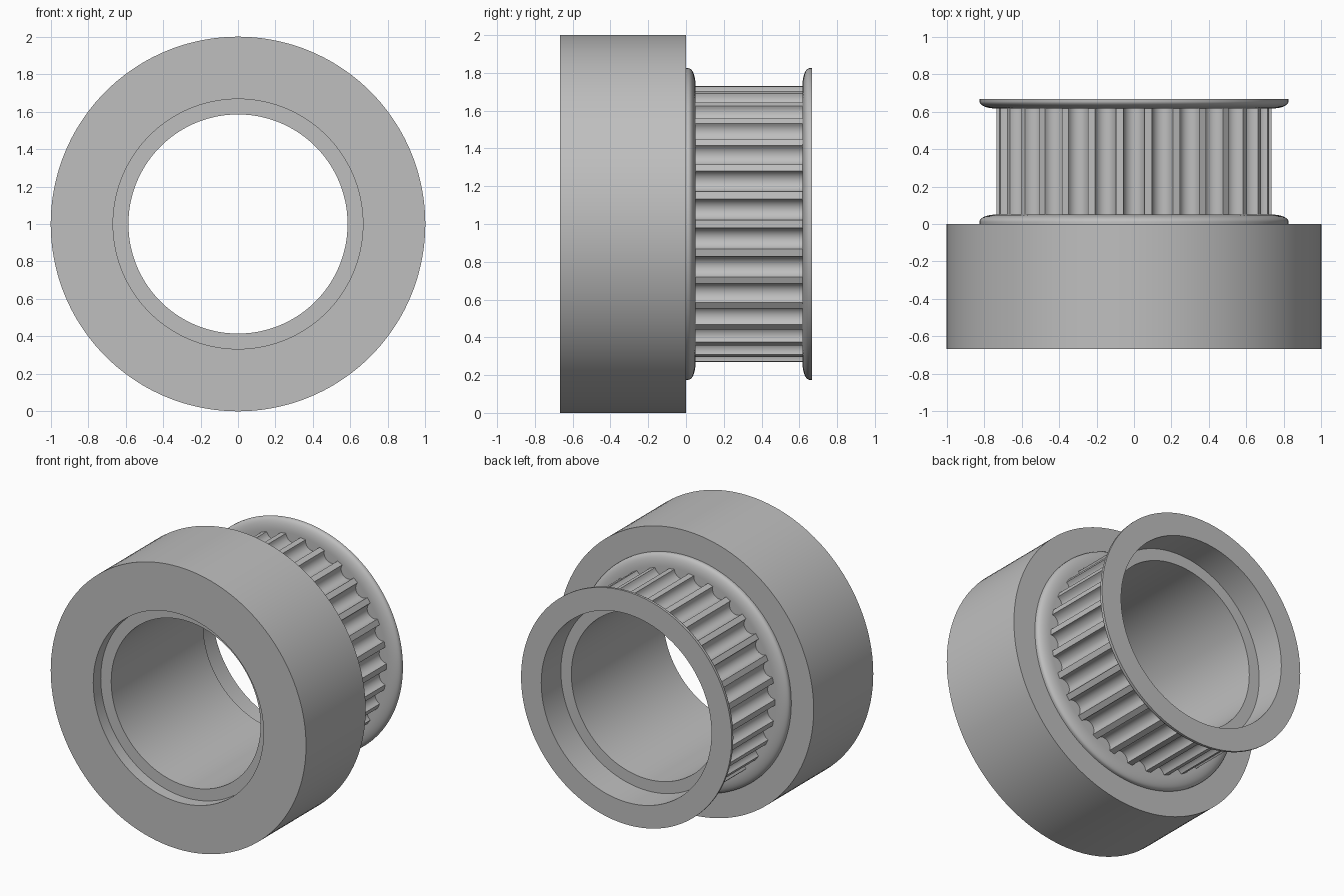
import bpy
import bmesh
from math import pi, sin, cos, sqrt, radians

if "Cube" in bpy.data.objects:
    bpy.data.objects.remove(bpy.data.objects["Cube"])

# Single material
grey = bpy.data.materials.new("plain grey")
grey.use_nodes = True
colour = (0.52, 0.52, 0.52, 1)
grey.diffuse_color = colour
grey.node_tree.nodes["Principled BSDF"].inputs["Base Color"].default_value = colour

SEGMENTS = 144
TEETH = 30
TIP, DEPTH = 0.733, 0.055          # tooth tip radius and groove depth
BORE, RECESS, FLANGE = 0.585, 0.667, 0.825
FRONT, BACK = -0.667, 0.667
BAND_START, BAND_END = 0.05, 0.617
RECESS_FRONT, RECESS_BACK = -0.583, 0.447


def skin(name, rings):
    """Join closed rings of points along the y axis with quads."""
    bm = bmesh.new()
    loops = [[bm.verts.new(p) for p in ring] for ring in rings]
    for a, b in zip(loops, loops[1:]):
        n = len(a)
        for j in range(n):
            k = (j + 1) % n
            bm.faces.new((a[j], b[j], b[k], a[k]))
    mesh = bpy.data.meshes.new(name)
    bm.to_mesh(mesh)
    bm.free()
    mesh.materials.append(grey)
    obj = bpy.data.objects.new(name, mesh)
    bpy.context.collection.objects.link(obj)
    bpy.ops.object.select_all(action="DESELECT")
    obj.select_set(True)
    bpy.context.view_layer.objects.active = obj
    bpy.ops.object.shade_smooth_by_angle(angle=radians(28))
    return obj


def point(r, y, a):
    return (r * cos(a), y, 1 + r * sin(a))


def lathe(name, profile):
    """Revolve (radius, y) points around the horizontal axis."""
    return skin(name, [[point(r, y, 2 * pi * j / SEGMENTS) for j in range(SEGMENTS)]
                       for r, y in profile])


# Large plain hub with a shallow front recess
lathe("hub", [(RECESS, RECESS_FRONT), (RECESS, FRONT), (1, FRONT), (1, 0), (FLANGE, 0)])

# Bore with its two shoulders
lathe("bore", [(RECESS, RECESS_BACK), (BORE, RECESS_BACK),
               (BORE, RECESS_FRONT), (RECESS, RECESS_FRONT)])

# Rounded flanges on both sides of the toothed band
STEPS = 10
curve = [(0.74 + 0.085 * cos(t), 0.012 + 0.038 * sin(t))
         for t in (pi / 2 * i / STEPS for i in range(STEPS + 1))]
front = [(FLANGE, 0)] + curve + [(TIP - DEPTH, BAND_START)]
lathe("front_flange", front)
back = [(r, BACK - y) for r, y in reversed(front)]
lathe("back_flange", back + [(RECESS, BACK), (RECESS, RECESS_BACK)])

# Toothed band with rounded grooves between narrow flat teeth
pitch = 2 * pi / TEETH
half_groove = pitch * 0.37
outline = []
for i in range(TEETH):
    middle = (i + 0.5) * pitch
    for s in range(13):
        u = -cos(pi * s / 12)
        outline.append((TIP - DEPTH * sqrt(max(0, 1 - u * u)), middle + u * half_groove))
skin("toothed_band", [[point(r, y, a) for r, a in outline] for y in (BAND_START, BAND_END)])
